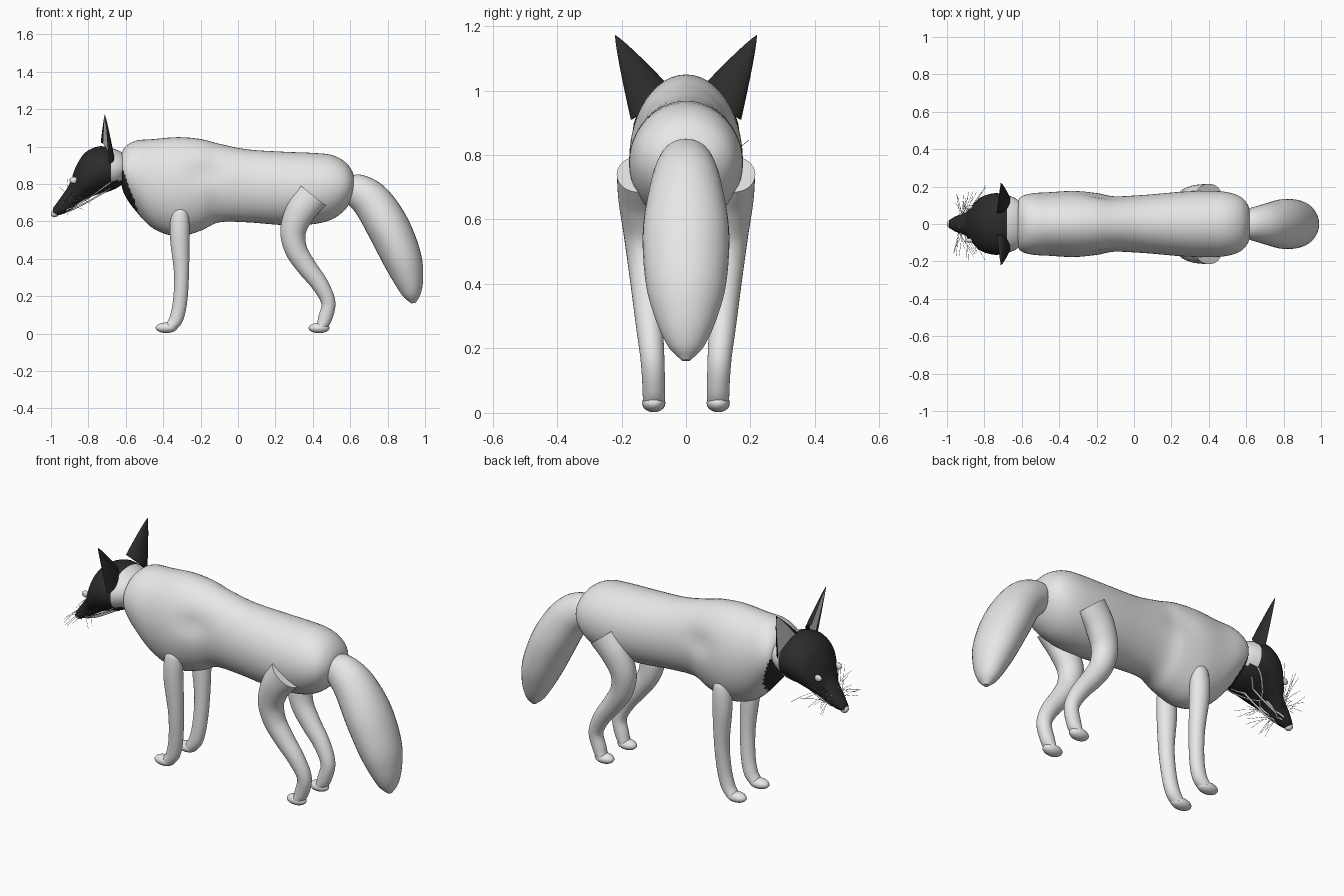
import bpy, bmesh, math, random
from mathutils import Vector
from mathutils.bvhtree import BVHTree

random.seed(4)
if "Cube" in bpy.data.objects:
    bpy.data.objects.remove(bpy.data.objects["Cube"], do_unlink=True)


def material(name, v):
    m = bpy.data.materials.new(name)
    m.use_nodes = True
    m.diffuse_color = (v, v, v, 1)
    m.node_tree.nodes["Principled BSDF"].inputs["Base Color"].default_value = (v, v, v, 1)
    return m


GREY = material("pale grey fur", 0.8)
DARK = material("dark mask", 0.025)
made = []


def finish(name, bm, mats=(GREY,), rule=None):
    """Turn a bmesh into an object, colouring faces by a rule on their centre."""
    bmesh.ops.recalc_face_normals(bm, faces=bm.faces)
    if rule:
        for f in bm.faces:
            f.material_index = int(rule(f.calc_center_median()))
    me = bpy.data.meshes.new(name)
    bm.to_mesh(me)
    bm.free()
    ob = bpy.data.objects.new(name, me)
    for m in mats:
        me.materials.append(m)
    bpy.context.collection.objects.link(ob)
    made.append(ob)
    return ob


def skin(rings):
    """Bridge a list of closed rings and cap both ends."""
    bm = bmesh.new()
    loops = [[bm.verts.new(p) for p in r] for r in rings]
    n = len(loops[0])
    for a, b in zip(loops, loops[1:]):
        for i in range(n):
            j = (i + 1) % n
            bm.faces.new((a[i], a[j], b[j], b[i]))
    bm.faces.new(loops[0])
    bm.faces.new(loops[-1])
    return bm


def smooth_path(keys, steps=6):
    """Catmull-Rom interpolation through the key sections."""
    k = [Vector(p) for p in keys]
    k = [k[0] * 2 - k[1]] + k + [k[-1] * 2 - k[-2]]
    out = []
    for i in range(1, len(k) - 2):
        a, b, c, d = k[i - 1:i + 3]
        for s in range(steps):
            t = s / steps
            out.append((b * 2 + (c - a) * t + (a * 2 - b * 5 + c * 4 - d) * t**2
                        + (b * 3 - a - c * 3 + d) * t**3) / 2)
    return out + [k[-2]]


def loft(keys, upright=False, sides=32):
    """Sections are x, y, z, radius in the side plane, radius across."""
    path = smooth_path(keys)
    rings = []
    for i, p in enumerate(path):
        d = path[min(i + 1, len(path) - 1)] - path[max(i - 1, 0)]
        t = Vector((1, 0, 0)) if upright else Vector((d[0], 0, d[2])).normalized()
        up = Vector((-t.z, 0, t.x))
        ring = []
        for s in range(sides):
            a = math.tau * s / sides
            ring.append(Vector(p[:3]) + up * (p[3] * math.cos(a))
                        + Vector((0, p[4] * math.sin(a), 0)))
        rings.append(ring)
    return skin(rings)


def outline(rows):
    """Rows of x, bottom, top, half width become loft sections."""
    return [(x, 0, (b + t) / 2, (t - b) / 2, w) for x, b, t, w in rows]


def ball(name, centre, size, mat=GREY):
    bm = bmesh.new()
    bmesh.ops.create_uvsphere(bm, u_segments=20, v_segments=12, radius=1)
    for v in bm.verts:
        v.co = Vector([c + s * q for c, s, q in zip(centre, size, v.co)])
    return finish(name, bm, (mat,))


def strands(name, lines, radius):
    cu = bpy.data.curves.new(name, "CURVE")
    cu.dimensions = "3D"
    cu.bevel_depth = radius
    cu.bevel_resolution = 1
    for line in lines:
        sp = cu.splines.new("POLY")
        sp.points.add(len(line) - 1)
        for q, p in zip(sp.points, line):
            q.co = (*p, 1)
    ob = bpy.data.objects.new(name, cu)
    cu.materials.append(GREY)
    bpy.context.collection.objects.link(ob)


# Body, with dark lower chest and a shallow dent behind each shoulder
bm = loft(outline([
    (-.63, .84, .93, .08), (-.61, .75, .99, .14), (-.55, .66, 1.03, .163),
    (-.45, .56, 1.04, .17), (-.32, .52, 1.05, .177), (-.2, .55, 1.04, .168),
    (-.1, .595, 1.015, .15), (.05, .595, .985, .155), (.25, .58, .972, .172),
    (.4, .585, .966, .177), (.5, .61, .955, .17), (.57, .66, .92, .145),
    (.61, .72, .87, .1), (.625, .77, .82, .04)]), upright=True, sides=48)
for v in bm.verts:
    v.co.y *= 1 - .1 * math.exp(-((v.co.x + .18) / .09)**2 - ((v.co.z - .86) / .06)**2)
finish("body", bm, (GREY, DARK),
       lambda c: c.z < .88 and c.x < -.615 + (.88 - c.z) * .36)

# Head and muzzle, dark except at the back of the skull
bm = loft(outline([
    (-.58, .84, .94, .09), (-.63, .79, .975, .135), (-.69, .76, .995, .158),
    (-.75, .745, 1.0, .164), (-.82, .715, .965, .142), (-.87, .68, .885, .095),
    (-.9, .655, .8, .062), (-.95, .635, .725, .043), (-.99, .63, .67, .02)]),
    upright=True, sides=40)
tree = BVHTree.FromBMesh(bm)
finish("head", bm, (DARK, GREY), lambda c: c.x > -.68 and c.z > .82)
ball("nose", (-.98, 0, .642), (.021, .022, .02))


def on_head(x, z, side):
    hit = tree.ray_cast(Vector((x, side, z)), Vector((0, -side, 0)))[0]
    return hit if hit else Vector((x, side * .03, z))


def ear(name, side):
    base, tip = Vector((-.712, .115, .965)), Vector((-.712, .22, 1.172))
    across, back = Vector((.022, .056, -.056)), Vector((.045, -.012, 0))
    rings = []
    for i in range(13):
        t = i / 12
        w = max((1 - t)**.85, .01)
        ring = []
        for s in range(24):
            a = math.tau * s / 24
            bulge = math.sin(a) * (1 if s <= 12 else -.45)
            p = base.lerp(tip, t) + across * (math.cos(a) * w) + back * (bulge * w)
            ring.append((p.x, p.y * side, p.z))
        rings.append(ring)
    bm = skin(rings)
    # Pale inner ear inside a dark rim
    for k, f in enumerate(list(bm.faces)[:-2]):
        s, t = k % 24, k // 24
        f.material_index = int(14 <= s <= 21 and t < 11)
    finish(name, bm, (DARK, GREY))


# Parts that come in pairs
for side, word in ((1, "left"), (-1, "right")):
    ear(word + "_ear", side)
    finish(word + "_front_leg", loft([
        (-.31, .125 * side, .685, .015, .015), (-.31, .126 * side, .64, .045, .04),
        (-.312, .124 * side, .52, .052, .047), (-.302, .115 * side, .32, .04, .04),
        (-.31, .105 * side, .17, .038, .036), (-.33, .1 * side, .08, .037, .035),
        (-.36, .1 * side, .035, .03, .034)]))
    ball(word + "_front_paw", (-.383, .1 * side, .031), (.058, .036, .028))
    finish(word + "_hind_leg", loft([
        (.4, .15 * side, .74, .088, .065), (.335, .143 * side, .655, .08, .066),
        (.295, .13 * side, .55, .069, .063), (.31, .122 * side, .45, .06, .057),
        (.365, .117 * side, .36, .053, .05), (.44, .112 * side, .26, .045, .042),
        (.483, .104 * side, .165, .038, .037), (.465, .1 * side, .08, .037, .035),
        (.445, .1 * side, .035, .028, .034)]))
    ball(word + "_hind_paw", (.433, .1 * side, .03), (.056, .036, .028))
    eye = on_head(-.87, .82, side)
    ball(word + "_eye", (-.878, eye.y, .82), (.022, .012, .018))
    # Mouth line along the cheek, and fine whiskers
    for n, drop in (("upper", 0), ("lower", .022)):
        strands(f"{word}_{n}_mouth_line", [[on_head(
            -.92 + .24 * i / 10, .66 - drop * .4 + (.15 - drop) * (i / 10)**1.2, side)
            for i in range(11)]], .005)
    hairs = []
    for i in range(16):
        root = on_head(random.uniform(-.94, -.85), random.uniform(.68, .75), side)
        tip = root + Vector((random.uniform(-.05, .09), side * random.uniform(.06, .13),
                             random.uniform(-.06, .11)))
        hairs.append([root, root.lerp(tip, .5) + Vector((0, 0, .006)), tip])
    strands(word + "_whiskers", hairs, .0009)

# Bushy tail
finish("tail", loft([
    (.585, 0, .79, .06, .07), (.64, 0, .765, .09, .09), (.72, 0, .7, .106, .112),
    (.805, 0, .565, .114, .134), (.875, 0, .41, .105, .126),
    (.91, 0, .3, .083, .098), (.93, 0, .21, .05, .058), (.938, 0, .163, .012, .014)]))

# Smooth shading that keeps open edges crisp
bpy.ops.object.select_all(action="DESELECT")
for ob in made:
    ob.select_set(True)
bpy.context.view_layer.objects.active = made[0]
bpy.ops.object.shade_smooth_by_angle(angle=math.radians(40))
